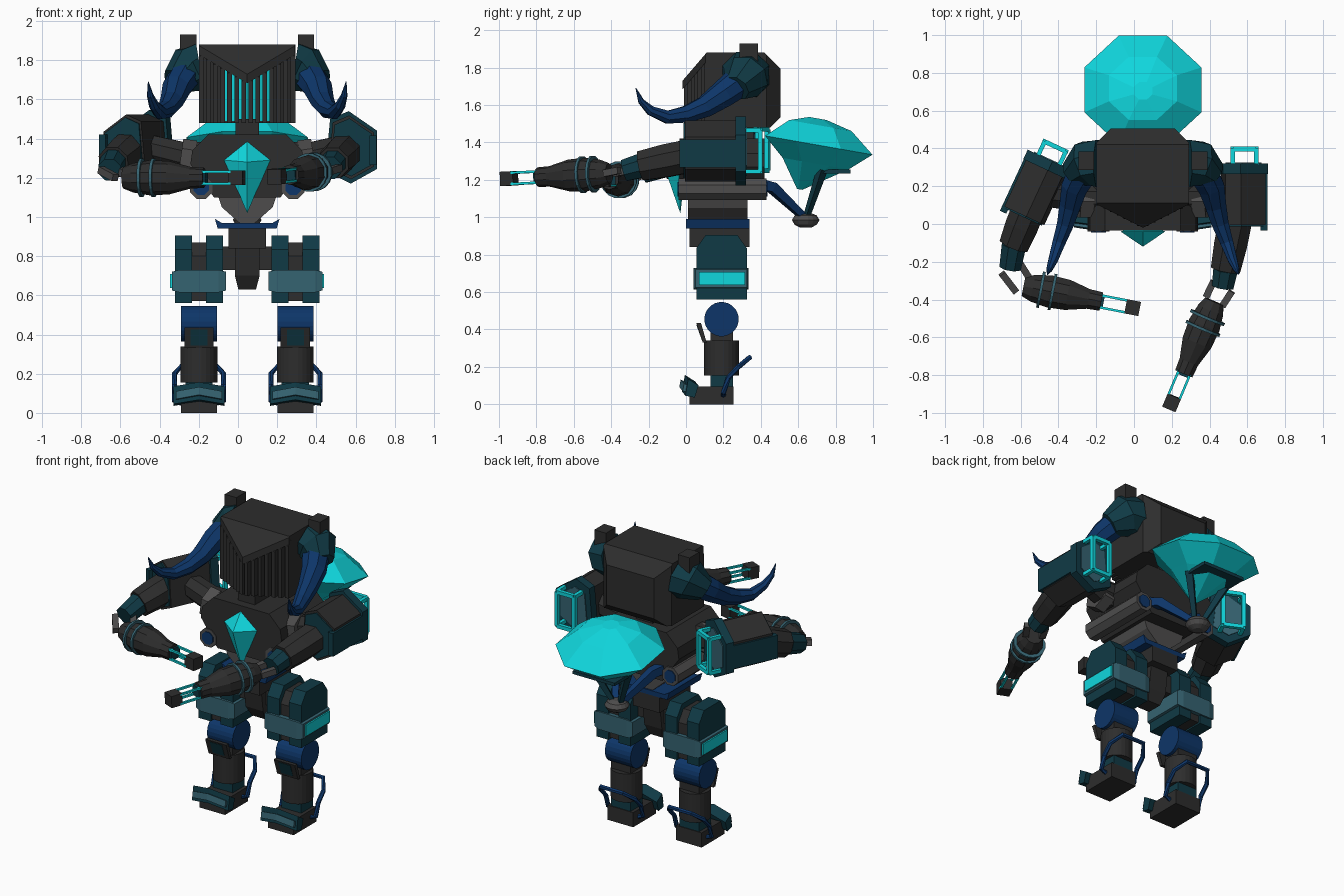
import bpy, bmesh, math
from mathutils import Vector, Matrix

if "Cube" in bpy.data.objects:
    bpy.data.objects.remove(bpy.data.objects["Cube"])

CX = 0.047  # body centre line


def material(name, rgb):
    m = bpy.data.materials.new(name)
    m.diffuse_color = (*rgb, 1)
    m.use_nodes = True
    m.node_tree.nodes["Principled BSDF"].inputs["Base Color"].default_value = m.diffuse_color
    return m


BLACK = material("charcoal", (0.026, 0.026, 0.026))
GREY = material("grey", (0.075, 0.073, 0.073))
TEAL = material("dark teal", (0.005, 0.042, 0.06))
STEEL = material("steel teal", (0.036, 0.125, 0.165))
CYAN = material("cyan", (0.005, 0.68, 0.73))
NAVY = material("navy", (0.004, 0.036, 0.14))


def finish(name, bm, mat, M=None):
    if M:
        bm.transform(M)
    bmesh.ops.recalc_face_normals(bm, faces=bm.faces)
    me = bpy.data.meshes.new(name)
    bm.to_mesh(me)
    bm.free()
    me.materials.append(mat)
    ob = bpy.data.objects.new(name, me)
    bpy.context.collection.objects.link(ob)
    return ob


def loft_bm(sections):
    bm = bmesh.new()
    rows = [[bm.verts.new(p) for p in s] for s in sections]
    for a, b in zip(rows, rows[1:]):
        for i in range(len(a)):
            j = (i + 1) % len(a)
            bm.faces.new((a[i], a[j], b[j], b[i]))
    bm.faces.new(rows[0])
    bm.faces.new(rows[-1][::-1])
    return bm


def loft(name, sections, mat, M=None):
    return finish(name, loft_bm(sections), mat, M)


def box(name, lo, hi, mat, M=None):
    (a, b, c), (d, e, f) = lo, hi
    return loft(name, [[(a, b, z), (d, b, z), (d, e, z), (a, e, z)] for z in (c, f)], mat, M)


def prism_y(name, xz, y0, y1, mat, M=None):
    return loft(name, [[(x, y, z) for x, z in xz] for y in (y0, y1)], mat, M)


def prism_x(name, yz, x0, x1, mat):
    return loft(name, [[(x, y, z) for y, z in yz] for x in (x0, x1)], mat)


def sweep(name, pts, radii, mat, n=8, M=None):
    """Tapered tube through points."""
    P = [Vector(p) for p in pts]
    secs = []
    for i, p in enumerate(P):
        d = (P[min(i + 1, len(P) - 1)] - P[max(i - 1, 0)]).normalized()
        up = Vector((0, 0, 1)) if abs(d.z) < 0.95 else Vector((0, 1, 0))
        u = d.cross(up).normalized()
        v = u.cross(d)
        secs.append([p + radii[i] * (u * math.cos(t) + v * math.sin(t))
                     for t in [(k + 0.5) * 2 * math.pi / n for k in range(n)]])
    return loft(name, secs, mat, M)


def cut(bm, co, no):
    g = bm.verts[:] + bm.edges[:] + bm.faces[:]
    r = bmesh.ops.bisect_plane(bm, geom=g, plane_co=co, plane_no=no, clear_outer=True)
    edges = [e for e in r["geom_cut"] if isinstance(e, bmesh.types.BMEdge)]
    bmesh.ops.holes_fill(bm, edges=edges)


# ---- Head: wedge-fronted block, sloping visor cap, vertical grille slats
def head_piece(name, plan, z0, z1, mat, planes):
    bm = loft_bm([[(CX + x, y, z) for x, y in plan] for z in (z0, z1)])
    for co, no in planes:
        cut(bm, co, no)
    finish(name, bm, mat)


SLOPE = Vector((0, -0.14, 0.12)).normalized()
TOP = Vector((0, 0.11, 1.88))
top_cut, under = (TOP, SLOPE), (TOP - SLOPE * 0.03, SLOPE)
back_cuts = [((0, 0.42, 1.88), (0, 1, 1)), ((0, 0.5, 1.53), (0, 1, -1))]
head_piece("head_core", [(-0.245, 0.15), (0, 0.04), (0.245, 0.15), (0.245, 0.43),
           (0.17, 0.505), (-0.17, 0.505), (-0.245, 0.43)], 1.48, 1.88, BLACK, [top_cut] + back_cuts)
head_piece("visor_cap", [(-0.245, 0.105), (0, -0.02), (0.245, 0.105), (0.245, 0.2), (-0.245, 0.2)],
           1.6, 1.88, BLACK, [top_cut, (TOP - SLOPE * 0.03, -SLOPE)])
head_piece("grille_glow", [(-0.12, 0.088), (0, 0.032), (0.12, 0.088), (0.12, 0.12), (-0.12, 0.12)],
           1.49, 1.88, CYAN, [under])
for i in range(14):
    x = -0.2335 + i * 0.0359
    yf = -0.02 + abs(x) * 0.51
    head_piece("grille_slat", [(x - 0.012, yf), (x + 0.012, yf), (x + 0.012, yf + 0.09),
               (x - 0.012, yf + 0.09)], 1.48, 1.88, BLACK, [under])
box("neck", (CX - 0.06, 0.02, 1.38), (CX + 0.06, 0.36, 1.5), BLACK)

# ---- Horns with mounts on both sides of the head
for s in (-1, 1):
    sweep("horn_mount", [(CX + s * d, y, z) for d, y, z in
          [(0.24, 0.32, 1.76), (0.3, 0.32, 1.75), (0.37, 0.27, 1.69)]], [0.135, 0.125, 0.075], TEAL)
    box("horn_post", (CX + s * 0.3 - 0.042, 0.285, 1.8), (CX + s * 0.3 + 0.042, 0.385, 1.93), BLACK)
    sweep("horn", [(CX + s * d, y, z) for d, y, z in
          [(0.31, 0.29, 1.73), (0.36, 0.2, 1.66), (0.385, 0.1, 1.59), (0.41, 0, 1.55), (0.445, -0.1, 1.535),
           (0.475, -0.19, 1.57), (0.495, -0.24, 1.62), (0.505, -0.268, 1.69)]],
          [0.085, 0.075, 0.06, 0.048, 0.037, 0.027, 0.017, 0.002], NAVY)

# ---- Torso, belly, belt and hips
half = [(0.2, 1.42), (0.28, 1.34), (0.29, 1.27), (0.17, 1.1)]
outline = [(CX + x, z) for x, z in half] + [(CX - x, z) for x, z in half[::-1]]
prism_y("torso", outline, -0.035, 0.42, BLACK)
prism_y("belly", [(CX - 0.15, 1.11), (CX + 0.15, 1.11), (CX + 0.13, 1.05), (CX + 0.04, 0.97),
                  (CX - 0.04, 0.97), (CX - 0.13, 1.05)], 0.01, 0.33, GREY)
prism_y("belt", [(CX + x, z) for x, z in [(-0.165, 0.99), (-0.15, 0.94), (0.15, 0.94), (0.165, 0.99),
                                          (0.13, 0.97), (-0.13, 0.97)]], 0, 0.34, NAVY)
box("hip_block", (CX - 0.095, 0.02, 0.84), (CX + 0.095, 0.34, 0.95), BLACK)
box("hip_axle", (CX - 0.18, 0.13, 0.73), (CX + 0.18, 0.25, 0.85), BLACK)
loft("crotch", [[(CX - w, y0, z), (CX + w, y0, z), (CX + w, y1, z), (CX - w, y1, z)]
     for w, y0, y1, z in [(0.045, 0.14, 0.24, 0.63), (0.063, 0.1, 0.27, 0.7), (0.063, 0.08, 0.29, 0.85)]], BLACK)

# Chest crystal
bm = bmesh.new()
v = [bm.verts.new((CX + x, y, z)) for x, y, z in
     [(0, -0.04, 1.385), (0.118, -0.04, 1.29), (0, -0.03, 1.02), (-0.118, -0.04, 1.29), (0, -0.12, 1.28), (0, 0, 1.28)]]
for i in range(4):
    for tip in (4, 5):
        bm.faces.new((v[i], v[(i + 1) % 4], v[tip]))
finish("chest_crystal", bm, CYAN)

# ---- Side boosters under the torso, with struts to the dish hub
for s in (-1, 1):
    x = CX + s * 0.235
    sweep("booster", [(x, -0.04, 1.15), (x, 0.43, 1.15)], [0.062, 0.062], GREY)
    for y in (-0.04, 0.43):
        sweep("booster_cap", [(x, y - 0.006, 1.15), (x, y + 0.006, 1.15)], [0.042, 0.042], NAVY)
    sweep("hub_strut", [(CX + s * 0.17, 0.38, 1.18), (CX + s * 0.13, 0.46, 1.16), (CX + s * 0.02, 0.63, 1.0)],
          [0.04, 0.038, 0.024], NAVY, 4)
    sweep("dish_leg", [(CX + s * 0.14, 0.73, 1.26), (CX + s * 0.02, 0.64, 0.99)], [0.03, 0.018], TEAL, 4)
box("back_brace", (CX - 0.18, 0.34, 1.12), (CX + 0.18, 0.42, 1.2), NAVY)

# ---- Faceted dish on the back, hub and carrier frame
R = Matrix.Translation((CX, 0.71, 1.385)) @ Matrix.Rotation(math.radians(-10), 4, 'X')


def octagon(r, z, dy=0):
    r /= math.cos(math.pi / 8)
    return [(r * math.cos(a), dy + 0.94 * r * math.sin(a), z)
            for a in [(k + 0.5) * math.pi / 4 for k in range(8)]]


loft("dish", [octagon(0.015, -0.25, -0.06), octagon(0.19, -0.1), octagon(0.31, 0),
              octagon(0.18, 0.105, -0.01), octagon(0.05, 0.14, -0.03)], CYAN, R)
box("dish_frame", (CX - 0.15, 0.72, 1.235), (CX + 0.15, 0.88, 1.255), TEAL)
sweep("dish_hub", [(CX, 0.64, z) for z in (0.945, 0.96, 0.985, 1.01, 1.022)],
      [0.03, 0.06, 0.075, 0.06, 0.03], GREY, 16)

# ---- Shoulders: faceted pod, rear flange, rear handle frame
POD = [(-0.115, 0.145), (-0.02, 0.185), (0.125, 0.085), (0.125, -0.11), (-0.01, -0.185), (-0.14, -0.12)]


def shoulder(side, M):
    def ring(k):
        return [(side * x * k, z * k) for x, z in POD]
    prism_y("shoulder_pod", ring(0.88), -0.17, 0.12, BLACK, M)
    prism_y("shoulder_flange", ring(1.0), 0.1, 0.155, TEAL, M)
    prism_y("shoulder_front", ring(0.8), -0.178, -0.168, TEAL, M)
    prism_y("flange_panel", ring(0.72), 0.153, 0.16, STEEL, M)
    box("outer_fin", (side * 0.085, -0.2, -0.09), (side * 0.122, 0.1, 0.06), TEAL, M)
    for sx in (-1, 1):
        box("handle_upright", (sx * 0.062 - 0.012, 0.22, -0.11), (sx * 0.062 + 0.012, 0.244, 0.11), CYAN, M)
        box("handle_rail", (-0.06, 0.22, sx * 0.11 - 0.012), (0.06, 0.244, sx * 0.11 + 0.012), CYAN, M)
        for sz in (-1, 1):
            sweep("handle_post", [(sx * 0.062, 0.15, sz * 0.11), (sx * 0.062, 0.235, sz * 0.11)],
                  [0.016, 0.016], CYAN, 4, M)


shoulder(1, Matrix.Translation((0.585, 0.165, 1.355)))
shoulder(-1, Matrix.Translation((-0.515, 0.2, 1.36)) @ Matrix.Rotation(math.radians(-25), 4, 'Z'))
for s in (-1, 1):
    sweep("shoulder_joint", [(CX + s * 0.22, 0.14, 1.3), (CX + s * 0.34, 0.14, 1.31), (CX + s * 0.5, 0.16, 1.35)],
          [0.09, 0.08, 0.075], BLACK)
    sweep("joint_collar", [(CX + s * 0.27, 0.12, 1.29), (CX + s * 0.34, 0.12, 1.3)], [0.1, 0.1], GREY, 6)


# ---- Arms: upper arm, cuff, open elbow fork, forearm, rings, rods and tip
def arm(shoulder_p, cuff_p, elbow_p, wrist0, tip):
    a, b, c, e, t = map(Vector, (shoulder_p, cuff_p, elbow_p, wrist0, tip))
    sweep("upper_arm", [a, a.lerp(b, 0.5), b], [0.095, 0.095, 0.085], BLACK, 8)
    sweep("arm_cuff", [b, c], [0.07, 0.062], TEAL, 8)
    side = (e - c).cross(Vector((0, 0, 1))).normalized() * 0.055
    for s in (-1, 1):
        sweep("elbow_fork", [c + side * s, e + side * s * 0.9], [0.026, 0.026], GREY, 4)

    def seg(name, ts, rs, mat, n=10, off=Vector()):
        sweep(name, [e.lerp(t, k) + off for k in ts], rs, mat, n)
    seg("forearm", [0, 0.08, 0.22, 0.38, 0.56, 0.67], [0.055, 0.075, 0.09, 0.085, 0.055, 0.052], BLACK)
    for k in (0.15, 0.25):
        seg("forearm_ring", [k - 0.012, k + 0.012], [0.099, 0.099], STEEL, 16)
    seg("wrist_plate", [0.65, 0.69], [0.05, 0.05], TEAL, 4)
    u = (t - e).cross(Vector((0, 0, 1))).normalized() * 0.032
    for p in (u, -u):
        for z in (-0.03, 0.03):
            seg("hand_rod", [0.66, 0.9], [0.009, 0.009], CYAN, 4, p + Vector((0, 0, z)))
    seg("hand_tip", [0.88, 1], [0.054, 0.054], BLACK, 4)


arm((0.54, 0.03, 1.33), (0.485, -0.24, 1.275), (0.47, -0.33, 1.25), (0.425, -0.41, 1.235), (0.185, -0.98, 1.205))
arm((-0.55, 0.1, 1.35), (-0.635, -0.11, 1.28), (-0.655, -0.23, 1.24), (-0.585, -0.33, 1.2), (0.03, -0.45, 1.2))

# ---- Legs
for s in (-1, 1):
    x = CX + s * 0.246

    def thigh(y0, y1, z0, z1):
        return [(y0, z0), (y1, z0), (y1, z1 - 0.07), (y1 - 0.05, z1), (y0 + 0.05, z1), (y0, z1 - 0.07)]
    for k in (-1, 1):
        prism_x("thigh_plate", thigh(0.055, 0.325, 0.56, 0.905), x + k * 0.035, x + k * 0.123, TEAL)
    prism_x("thigh_core", thigh(0.07, 0.31, 0.57, 0.87), x - 0.036, x + 0.036, BLACK)
    loft("thigh_band", [[(x + dx, 0.04 + i, 0.615 + i), (x + dx, 0.335 - i, 0.615 + i), (x + dx, 0.335 - i, 0.73 - i),
         (x + dx, 0.04 + i, 0.73 - i)] for dx, i in [(-0.138, 0.01), (-0.1, 0), (0.1, 0), (0.138, 0.01)]], STEEL)
    xo = x + s * 0.138
    box("thigh_light", (min(xo, xo + s * 0.009), 0.07, 0.637), (max(xo, xo + s * 0.009), 0.315, 0.708), CYAN)
    sweep("knee", [(x - 0.092, 0.19, 0.455), (x + 0.092, 0.19, 0.455)], [0.092, 0.092], NAVY, 24)
    sweep("shin", [(x, 0.19, 0.155), (x, 0.19, 0.34)], [0.094, 0.094], BLACK, 24)
    box("shin_neck", (x - 0.07, 0.13, 0.33), (x + 0.07, 0.25, 0.4), BLACK)
    prism_x("shin_guard", [(0.09, 0.33), (0.11, 0.33), (0.08, 0.435), (0.055, 0.435)], x - 0.075, x + 0.075, BLACK)
    prism_x("guard_plate", [(0.084, 0.345), (0.09, 0.345), (0.063, 0.425), (0.055, 0.425)], x - 0.043, x + 0.043, TEAL)
    box("ankle", (x - 0.07, 0.13, 0.08), (x + 0.07, 0.25, 0.16), TEAL)
    prism_x("foot", [(0.02, 0), (0.255, 0), (0.255, 0.095), (0.06, 0.095), (0.02, 0.07)], x - 0.092, x + 0.092, BLACK)

    def chevron(name, yz, w, mat):
        loft(name, [[(x + dx, y + dy, z + dy * -1.2) for y, z in yz]
                    for dx, dy in [(-w, 0.012), (0, -0.006), (w, 0.012)]], mat)
    chevron("toe_guard", [(-0.015, 0.06), (0.035, 0.05), (0.055, 0.115), (0, 0.15)], 0.13, TEAL)
    chevron("toe_strip", [(-0.03, 0.085), (-0.008, 0.08), (0.0, 0.115), (-0.022, 0.125)], 0.118, STEEL)
    sweep("heel_loop", [(x + dx, y, z) for dx, y, z in
          [(-0.09, 0.2, 0.05), (-0.125, 0.2, 0.06), (-0.125, 0.225, 0.14), (-0.125, 0.28, 0.2), (-0.08, 0.34, 0.25),
           (0.08, 0.34, 0.25), (0.125, 0.28, 0.2), (0.125, 0.225, 0.14), (0.125, 0.2, 0.06), (0.09, 0.2, 0.05)]],
          [0.014] * 10, NAVY, 6)
